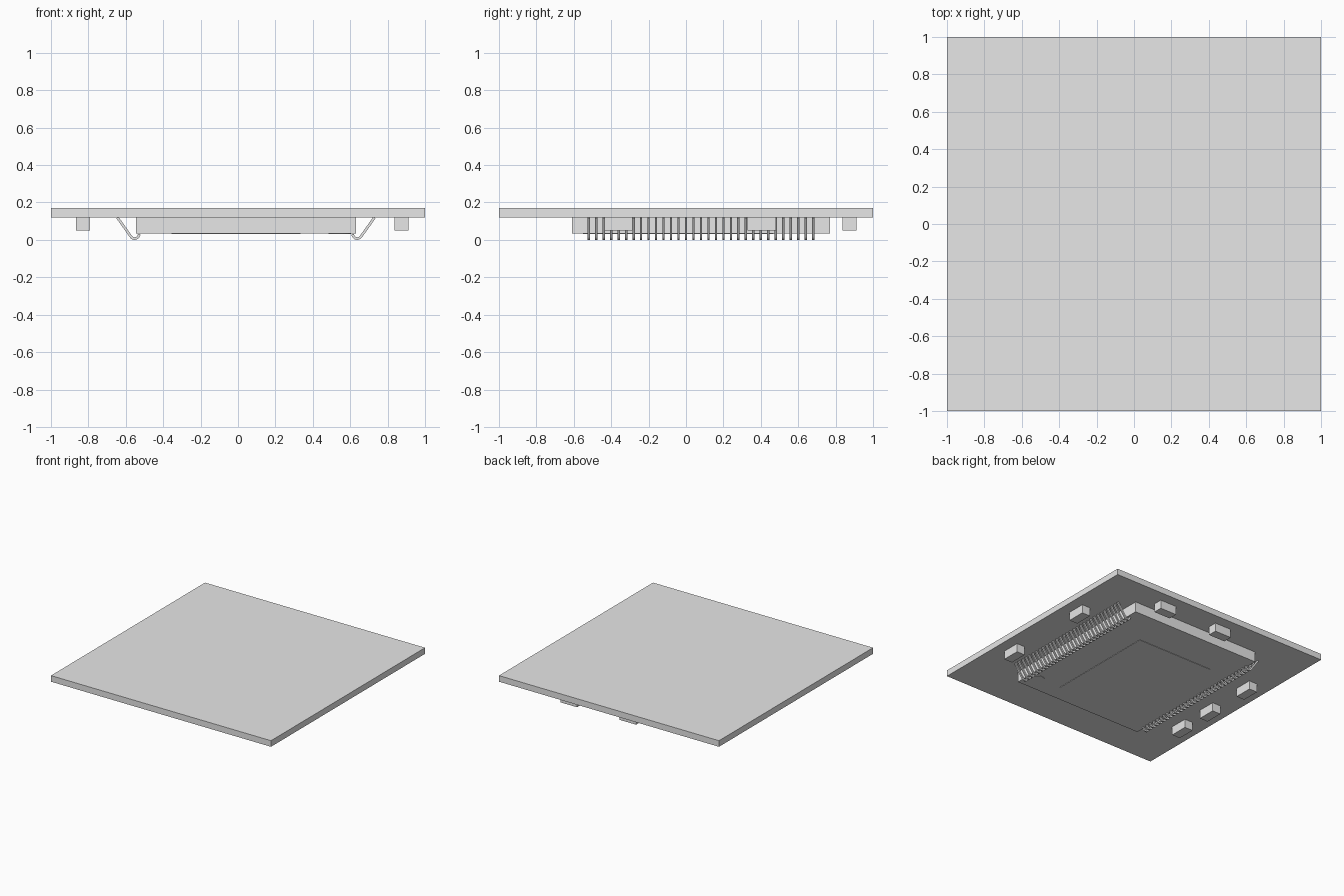
import bpy, bmesh
from math import radians, cos, sin
from mathutils import Matrix

cube = bpy.data.objects.get("Cube")
if cube:
    bpy.data.objects.remove(cube, do_unlink=True)

GREY = (0.8, 0.8, 0.8, 1)
mat = bpy.data.materials.new("plain_grey")
mat.use_nodes = True
mat.diffuse_color = GREY
mat.node_tree.nodes["Principled BSDF"].inputs["Base Color"].default_value = GREY

BOARD_BOTTOM = 0.12
CHIP_BOTTOM = 0.035
CHIP_X, CHIP_Y = 0.0425, 0.08


def finish(name, bm, location=(0, 0, 0)):
    mesh = bpy.data.meshes.new(name)
    bm.to_mesh(mesh)
    bm.free()
    mesh.materials.append(mat)
    obj = bpy.data.objects.new(name, mesh)
    obj.location = location
    bpy.context.collection.objects.link(obj)
    return obj


def box(name, x, y, size_x, size_y, bottom, top):
    bm = bmesh.new()
    bmesh.ops.create_cube(bm, size=1, matrix=Matrix.Diagonal((size_x, size_y, top - bottom, 1)))
    return finish(name, bm, (x, y, (bottom + top) / 2))


# Board, chip body and its thin raised lid
box("board", 0, 0, 2, 2, BOARD_BOTTOM, 0.17)
box("chip_body", CHIP_X, CHIP_Y, 1.175, 1.38, CHIP_BOTTOM, BOARD_BOTTOM)
box("chip_lid", -0.01, 0, 0.69, 0.935, CHIP_BOTTOM - 0.003, CHIP_BOTTOM)

# Round corner marker on the chip
bm = bmesh.new()
bmesh.ops.create_cone(bm, cap_ends=True, segments=24, radius1=0.06, radius2=0.06, depth=0.003)
finish("corner_marker", bm, (0.545, -0.49, CHIP_BOTTOM - 0.0015))

# Small components around the chip
LONG, SHORT = 0.15, 0.075
for i, y in enumerate((-0.36, 0.405)):
    box(f"left_component_{i}", 0.873, y, SHORT, LONG, 0.05, BOARD_BOTTOM)
for i, y in enumerate((-0.42, -0.095, 0.335)):
    box(f"right_component_{i}", -0.828, y, SHORT, LONG, 0.05, BOARD_BOTTOM)
for i, x in enumerate((-0.11, 0.427)):
    box(f"back_component_{i}", x, 0.875, LONG, SHORT, 0.05, BOARD_BOTTOM)

# Hooked pins: one ribbon, thickened, repeated along y and mirrored across the chip
PIN_COUNT, PITCH, PIN_WIDTH = 31, 0.04, 0.012
path = [(0.6875, BOARD_BOTTOM)]
for step in range(9):
    a = radians(-35 - 145 * step / 8)
    path.append((0.595 + 0.024 * cos(a), 0.031 + 0.024 * sin(a)))

bm = bmesh.new()
rows = [[bm.verts.new((x, side * PIN_WIDTH / 2, z)) for side in (-1, 1)] for x, z in path]
for a, b in zip(rows, rows[1:]):
    bm.faces.new((a[0], a[1], b[1], b[0]))
pins = finish("pins", bm, (CHIP_X, CHIP_Y - PITCH * (PIN_COUNT - 1) / 2, 0))
solid = pins.modifiers.new("thickness", "SOLIDIFY")
solid.thickness = 0.014
solid.offset = 0
array = pins.modifiers.new("row", "ARRAY")
array.count = PIN_COUNT
array.use_relative_offset = False
array.use_constant_offset = True
array.constant_offset_displace = (0, PITCH, 0)
mirror = pins.modifiers.new("both_sides", "MIRROR")
mirror.use_axis = (True, False, False)
